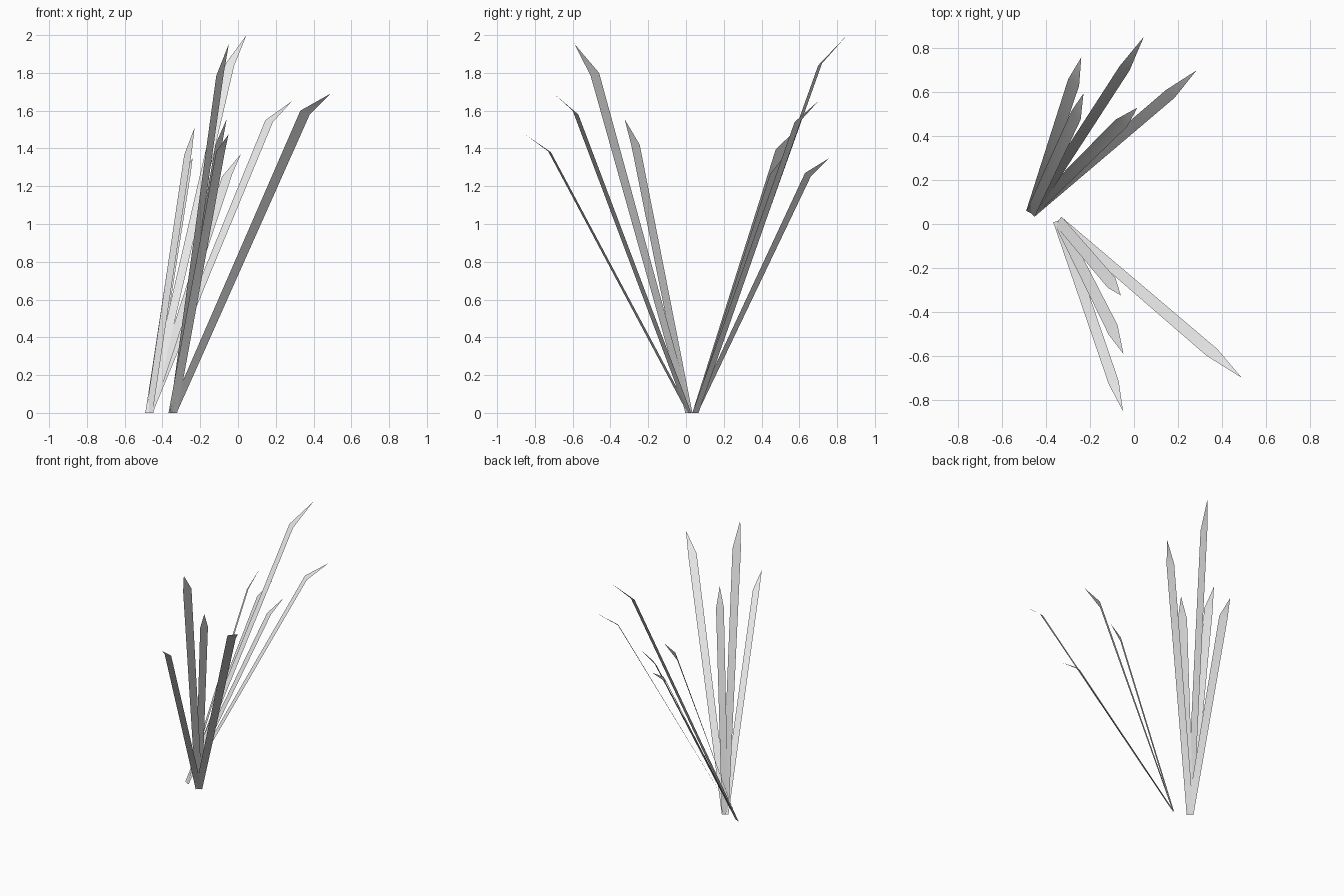
import bpy
from mathutils import Vector

cube = bpy.data.objects.get("Cube")
if cube:
    bpy.data.objects.remove(cube, do_unlink=True)

# Single plain grey for every blade
grey = bpy.data.materials.new("pale_grey")
grey.use_nodes = True
colour = (0.8, 0.8, 0.8, 1)
grey.diffuse_color = colour
grey.node_tree.nodes["Principled BSDF"].inputs["Base Color"].default_value = colour


def blade(name, root, left, right, tip):
    """Thin stalk of constant width with a bent pointed tip, shaded smoothly."""
    left, right, tip = Vector(left), Vector(right), Vector(tip)
    half = (right - left) / 2
    half.z = 0
    half = half.normalized() * 0.024
    root = Vector(root)
    mesh = bpy.data.meshes.new(name)
    mesh.from_pydata([root - half, root + half, right, left, tip], [],
                     [(0, 1, 2, 3), (3, 2, 4)])
    mesh.materials.append(grey)
    mesh.shade_smooth()
    obj = bpy.data.objects.new(name, mesh)
    bpy.context.collection.objects.link(obj)


# Each blade: left shoulder, right shoulder, tip
back_blades = [
    ((-0.065, 0.72, 1.85), (-0.02, 0.70, 1.84), (0.045, 0.853, 2.0)),
    ((0.145, 0.61, 1.55), (0.185, 0.575, 1.54), (0.285, 0.70, 1.65)),
    ((-0.30, 0.66, 1.25), (-0.25, 0.63, 1.27), (-0.24, 0.76, 1.35)),
    ((-0.285, 0.515, 1.365), (-0.243, 0.475, 1.395), (-0.23, 0.595, 1.51)),
    ((-0.085, 0.475, 1.25), (-0.03, 0.445, 1.265), (0.015, 0.53, 1.37)),
]
front_blades = [
    ((0.33, -0.60, 1.60), (0.38, -0.57, 1.58), (0.49, -0.70, 1.69)),
    ((-0.115, -0.73, 1.385), (-0.07, -0.715, 1.38), (-0.05, -0.853, 1.475)),
    ((-0.115, -0.505, 1.785), (-0.075, -0.46, 1.80), (-0.048, -0.592, 1.955)),
    ((-0.12, -0.29, 1.42), (-0.085, -0.245, 1.42), (-0.06, -0.325, 1.555)),
]
for label, root, blades in (("back", (-0.47, 0.05, 0), back_blades),
                            ("front", (-0.345, 0.015, 0), front_blades)):
    for i, points in enumerate(blades, 1):
        blade(f"{label}_grass_blade_{i}", root, *points)
